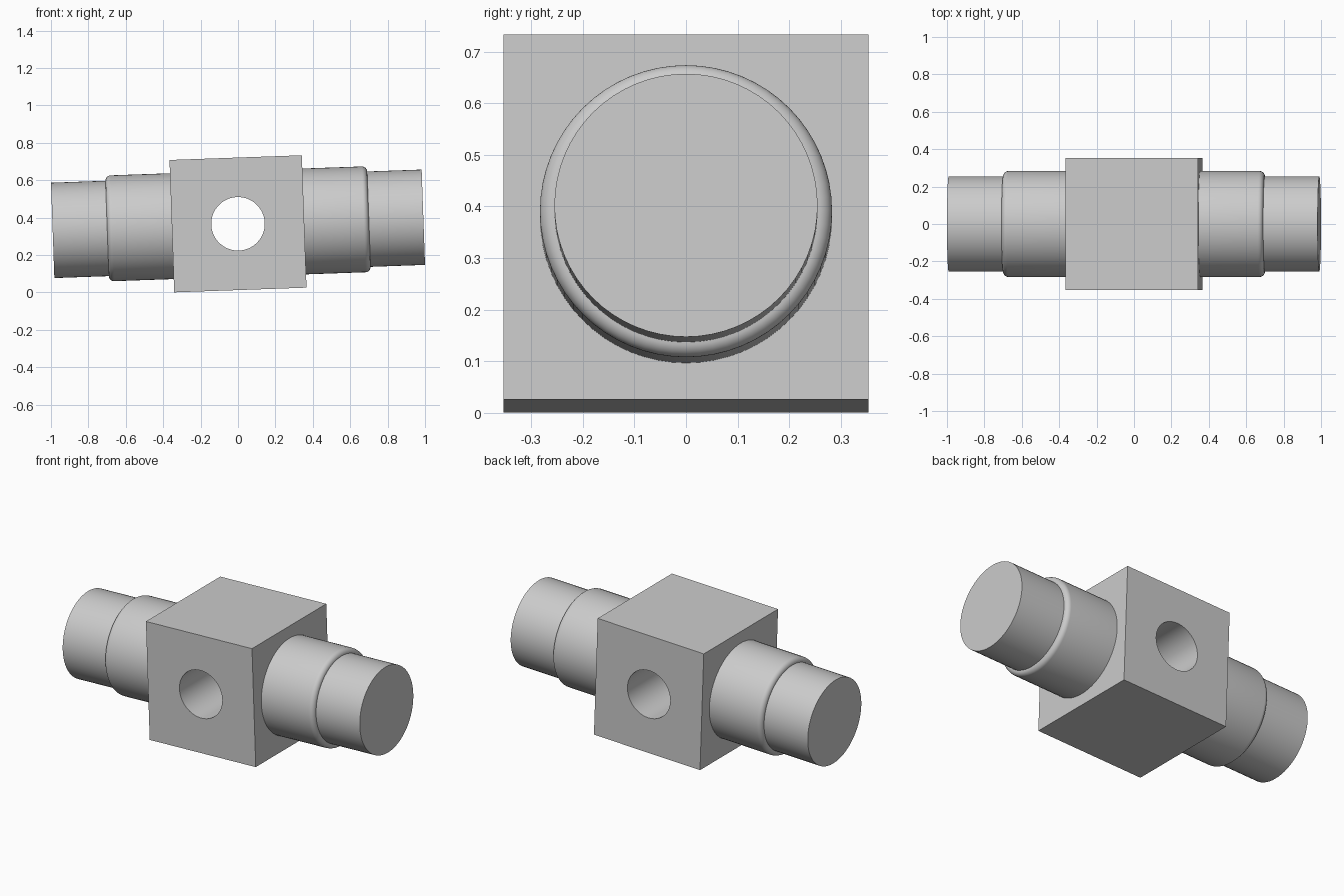
import bpy, bmesh, math
from mathutils import Matrix

if "Cube" in bpy.data.objects:
    bpy.data.objects.remove(bpy.data.objects["Cube"])

HALF = 0.354            # half the block's side
SHAFT_R, SHAFT_END = 0.255, 0.9915
COLLAR_R, COLLAR_END = 0.283, 0.70
HOLE_R = 0.143
FILLET = COLLAR_R - SHAFT_R
TILT = Matrix.Translation((0, 0, 0.367)) @ Matrix.Rotation(-0.0355, 4, 'Y')

grey = bpy.data.materials.new("plain_grey")
grey.use_nodes = True
colour = (0.6, 0.6, 0.6, 1)
grey.diffuse_color = colour
grey.node_tree.nodes["Principled BSDF"].inputs["Base Color"].default_value = colour


def add_object(name, bm):
    bmesh.ops.recalc_face_normals(bm, faces=bm.faces)
    mesh = bpy.data.meshes.new(name)
    bm.to_mesh(mesh)
    bm.free()
    mesh.materials.append(grey)
    obj = bpy.data.objects.new(name, mesh)
    bpy.context.collection.objects.link(obj)
    obj.matrix_world = TILT
    return obj


def smooth(obj):
    bpy.ops.object.select_all(action='DESELECT')
    obj.select_set(True)
    bpy.context.view_layer.objects.active = obj
    bpy.ops.object.shade_smooth_by_angle(angle=math.radians(30))


# Cutter for the cross hole
bm = bmesh.new()
bmesh.ops.create_cone(bm, cap_ends=True, segments=64, radius1=HOLE_R, radius2=HOLE_R,
                      depth=1, matrix=Matrix.Rotation(math.pi / 2, 4, 'X'))
cutter = add_object("hole_cutter", bm)
cutter.hide_render = True

# Central block with the hole bored front to back
bm = bmesh.new()
bmesh.ops.create_cube(bm, size=2 * HALF)
block = add_object("centre_block", bm)
bore = block.modifiers.new("bore", 'BOOLEAN')
bore.operation = 'DIFFERENCE'
bore.solver = 'EXACT'
bore.object = cutter
bpy.context.view_layer.update()
bpy.context.view_layer.objects.active = block
bpy.ops.object.modifier_apply(modifier=bore.name)
bpy.data.objects.remove(cutter)
smooth(block)

# Stepped shafts: rounded collar, then a narrower plain end
profile = [(HALF - 0.01, 0), (HALF - 0.01, COLLAR_R)]
for i in range(9):
    a = math.pi / 2 * (1 - i / 8)
    profile.append((COLLAR_END - FILLET + FILLET * math.cos(a),
                    SHAFT_R + FILLET * math.sin(a)))
profile += [(SHAFT_END, SHAFT_R), (SHAFT_END, 0)]

for side, name in ((1, "left_shaft"), (-1, "right_shaft")):
    bm = bmesh.new()
    verts = [bm.verts.new((side * x, 0, r)) for x, r in profile]
    edges = [bm.edges.new(pair) for pair in zip(verts, verts[1:])]
    bmesh.ops.spin(bm, geom=verts + edges, cent=(0, 0, 0), axis=(1, 0, 0),
                   angle=2 * math.pi, steps=64)
    bmesh.ops.remove_doubles(bm, verts=bm.verts, dist=0.0001)
    smooth(add_object(name, bm))
